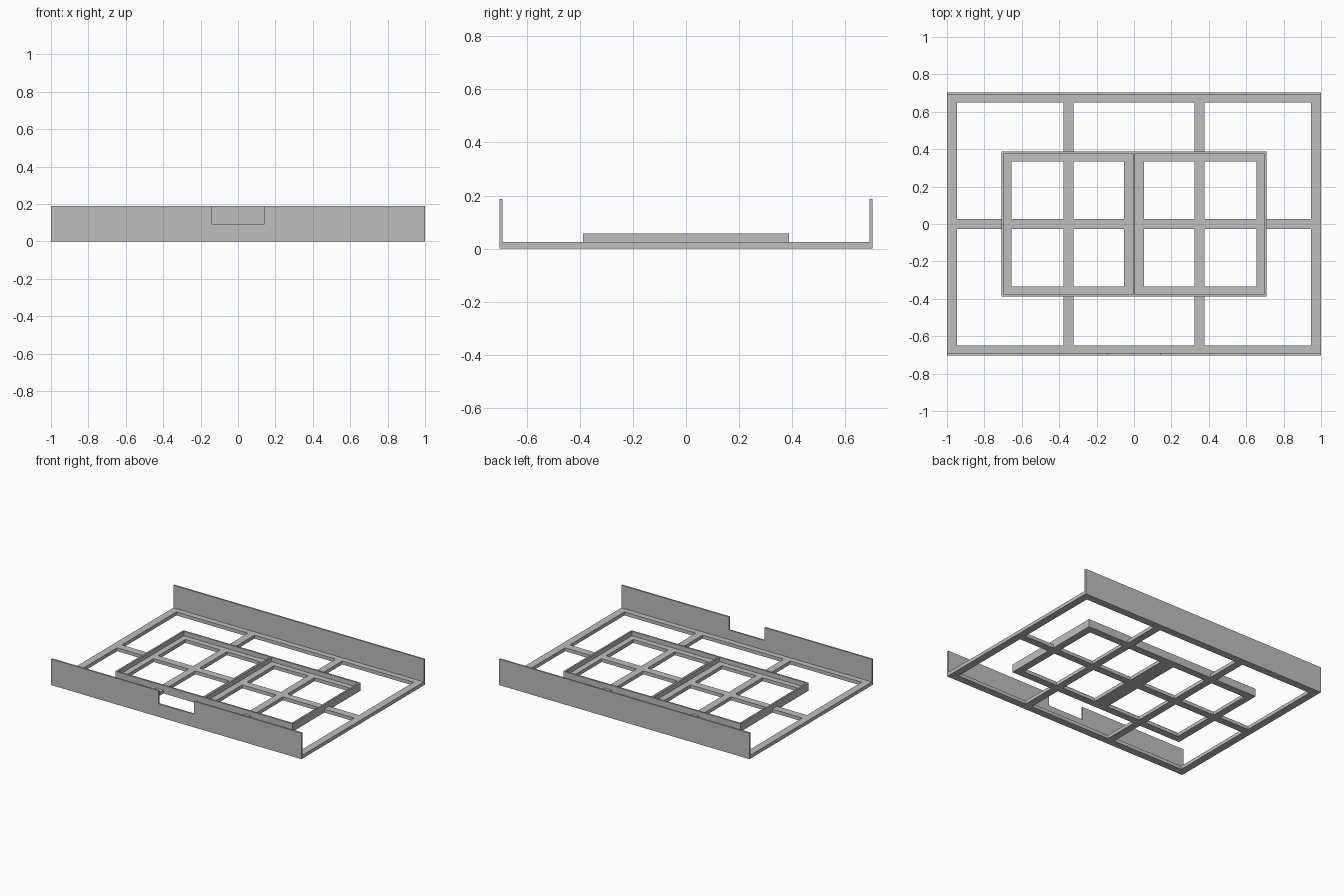
import bpy, bmesh

if "Cube" in bpy.data.objects:
    bpy.data.objects.remove(bpy.data.objects["Cube"])

grey = bpy.data.materials.new("plain grey")
grey.diffuse_color = (0.52, 0.52, 0.52, 1)
grey.use_nodes = True
grey.node_tree.nodes["Principled BSDF"].inputs["Base Color"].default_value = grey.diffuse_color

W, D = 1.0, 0.703        # half width and depth of the whole tray
TW, TD = 0.708, 0.388    # half width and depth of the raised rim
BAR = 0.053              # width of the lattice bars
T = 0.012                # wall thickness
FLOOR, RIM, WALL, NOTCH = 0.025, 0.057, 0.188, 0.094
BX = 0.35                # x of the long cross bars


def finish(name, bm):
    bmesh.ops.recalc_face_normals(bm, faces=bm.faces)
    mesh = bpy.data.meshes.new(name)
    bm.to_mesh(mesh)
    bm.free()
    mesh.materials.append(grey)
    obj = bpy.data.objects.new(name, mesh)
    bpy.context.collection.objects.link(obj)
    return obj


def lattice(name, xs, ys, solid, z0, z1):
    """Keep the grid cells whose centre is solid and extrude them upward."""
    bm = bmesh.new()
    verts = {}

    def vert(x, y):
        if (x, y) not in verts:
            verts[x, y] = bm.verts.new((x, y, z0))
        return verts[x, y]

    for x0, x1 in zip(xs, xs[1:]):
        for y0, y1 in zip(ys, ys[1:]):
            if solid((x0 + x1) / 2, (y0 + y1) / 2):
                bm.faces.new([vert(x0, y0), vert(x1, y0), vert(x1, y1), vert(x0, y1)])
    ext = bmesh.ops.extrude_face_region(bm, geom=bm.faces[:], use_keep_orig=True)
    for v in ext["geom"]:
        if isinstance(v, bmesh.types.BMVert):
            v.co.z = z1
    return finish(name, bm)


def mirrored(values):
    return sorted({s * v for v in values for s in (-1, 1)})


def wall(name, profile, y):
    """Upright plate from an x-z outline."""
    bm = bmesh.new()
    face = bm.faces.new([bm.verts.new((x, y, z)) for x, z in profile])
    ext = bmesh.ops.extrude_face_region(bm, geom=[face], use_keep_orig=True)
    moved = [v for v in ext["geom"] if isinstance(v, bmesh.types.BMVert)]
    bmesh.ops.translate(bm, verts=moved, vec=(0, T, 0))
    return finish(name, bm)


# Floor lattice: outer border, cross bars and the borders of the two inner bays
def floor_solid(x, y):
    x, y = abs(x), abs(y)
    border = x > W - BAR or y > D - BAR
    bars = abs(x - BX) < BAR / 2 or y < BAR / 2
    inside = x < TW and y < TD
    bay = inside and (x > TW - BAR or y > TD - BAR or x < BAR)
    return border or bars or bay


lattice("floor_lattice",
        mirrored([W, W - BAR, TW, TW - BAR, BX + BAR / 2, BX - BAR / 2, BAR]),
        mirrored([D, D - BAR, TD, TD - BAR, BAR / 2]),
        floor_solid, 0, FLOOR)

# Low rim around the two bays, with a divider between them
lattice("bay_rim", mirrored([TW, TW - T, T / 2]), mirrored([TD, TD - T]),
        lambda x, y: abs(x) > TW - T or abs(y) > TD - T or abs(x) < T / 2,
        FLOOR, RIM)

# Tall walls along the front and back; the front one has a notch
wall("back_wall", [(-W, 0), (W, 0), (W, WALL), (-W, WALL)], D - T)
N = 0.142
wall("front_wall", [(-W, 0), (W, 0), (W, WALL), (N, WALL), (N, NOTCH),
                    (-N, NOTCH), (-N, WALL), (-W, WALL)], -D)
